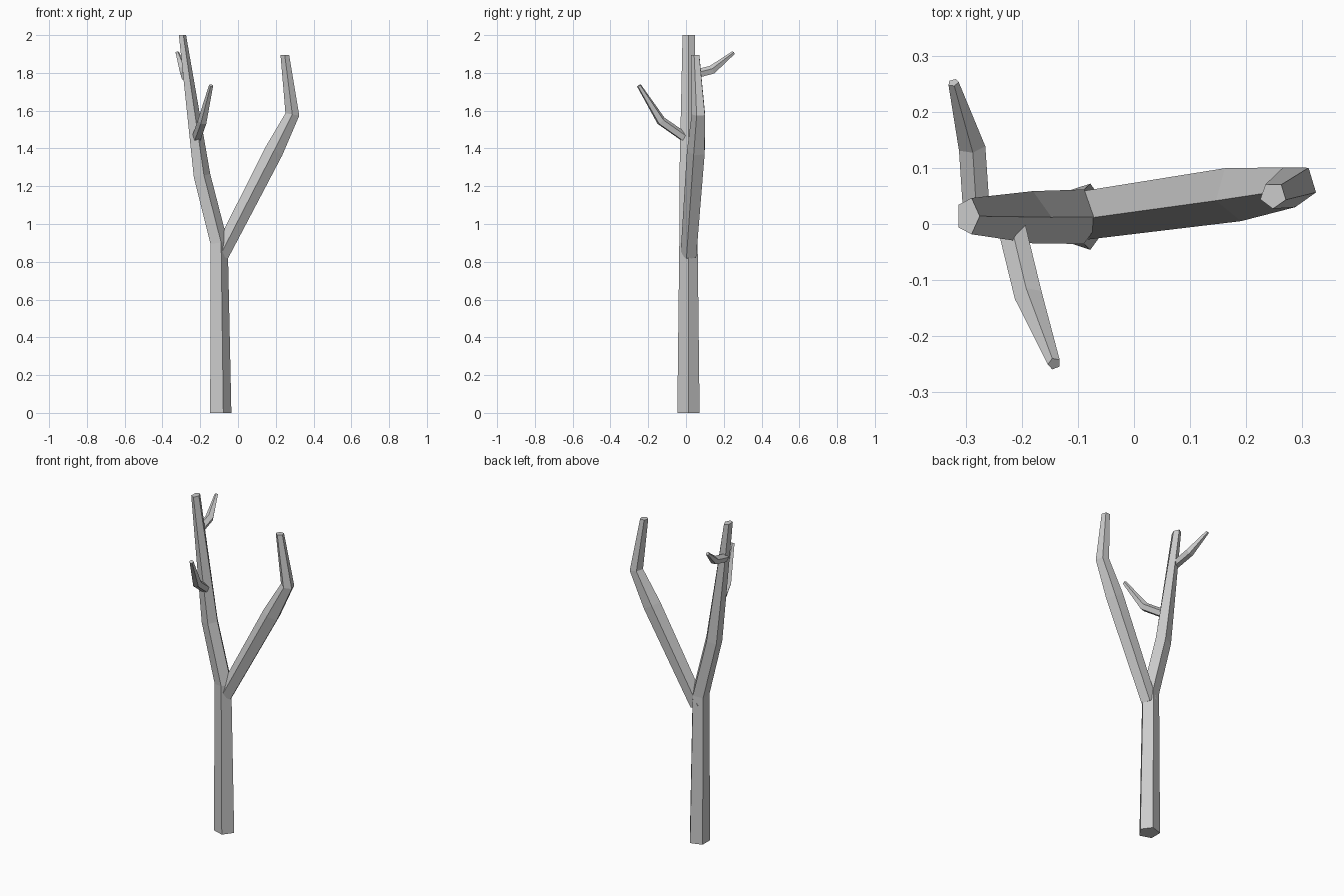
import bpy, math
from mathutils import Vector

if "Cube" in bpy.data.objects:
    bpy.data.objects.remove(bpy.data.objects["Cube"])

SIDES = 5


def limb(name, rings, ref, start=None, end=None, end_squash=1.0):
    """Sweep a tapering pentagon through rings of (x, y, z, radius).
    ref points at the first corner; start/end override the end-cap normals."""
    pts = [Vector(r[:3]) for r in rings]
    n = len(pts)
    verts = []
    for i, p in enumerate(pts):
        before = (p - pts[i - 1]).normalized() if i else Vector()
        after = (pts[i + 1] - p).normalized() if i < n - 1 else Vector()
        t = (before + after).normalized()
        if i == 0 and start:
            t = Vector(start)
        if i == n - 1 and end:
            t = Vector(end)
        u = Vector(ref)
        u = (u - t * u.dot(t)).normalized()
        v = t.cross(u)
        squash = end_squash if i == n - 1 else 1.0
        for k in range(SIDES):
            a = math.tau * k / SIDES
            verts.append(p + rings[i][3] * (math.cos(a) * squash * u + math.sin(a) * v))
    faces = [tuple(reversed(range(SIDES))),
             tuple(range((n - 1) * SIDES, n * SIDES))]
    for i in range(n - 1):
        for k in range(SIDES):
            a, b = i * SIDES + k, i * SIDES + (k + 1) % SIDES
            faces.append((a, b, b + SIDES, a + SIDES))
    mesh = bpy.data.meshes.new(name)
    mesh.from_pydata(verts, [], faces)
    mesh.update()
    obj = bpy.data.objects.new(name, mesh)
    bpy.context.collection.objects.link(obj)
    return obj


UP = (0, 0, 1)

# Trunk, leaning left above the fork
limb("trunk", [(-0.097, 0.013, 0, 0.062), (-0.105, 0.013, 0.9, 0.051),
               (-0.195, 0.012, 1.255, 0.049), (-0.296, 0.014, 2.0, 0.034)],
     ref=(1, 0, 0), start=UP, end=UP, end_squash=0.62)

# Large right-hand bough
limb("right_bough", [(-0.093, 0.017, 0.835, 0.046), (0.19, 0.057, 1.385, 0.052),
                     (0.288, 0.069, 1.58, 0.039), (0.248, 0.051, 1.895, 0.024)],
     ref=(-0.956, -0.29, 0), end=UP)

# Small branch to the front
limb("front_branch", [(-0.217, -0.01, 1.46, 0.026), (-0.187, -0.132, 1.545, 0.026),
                      (-0.142, -0.249, 1.733, 0.012)],
     ref=(0, 0, 1))

# Small branch to the back
limb("back_branch", [(-0.281, 0.025, 1.785, 0.025), (-0.289, 0.138, 1.815, 0.025),
                     (-0.322, 0.252, 1.907, 0.010)],
     ref=(0, 0, 1))
